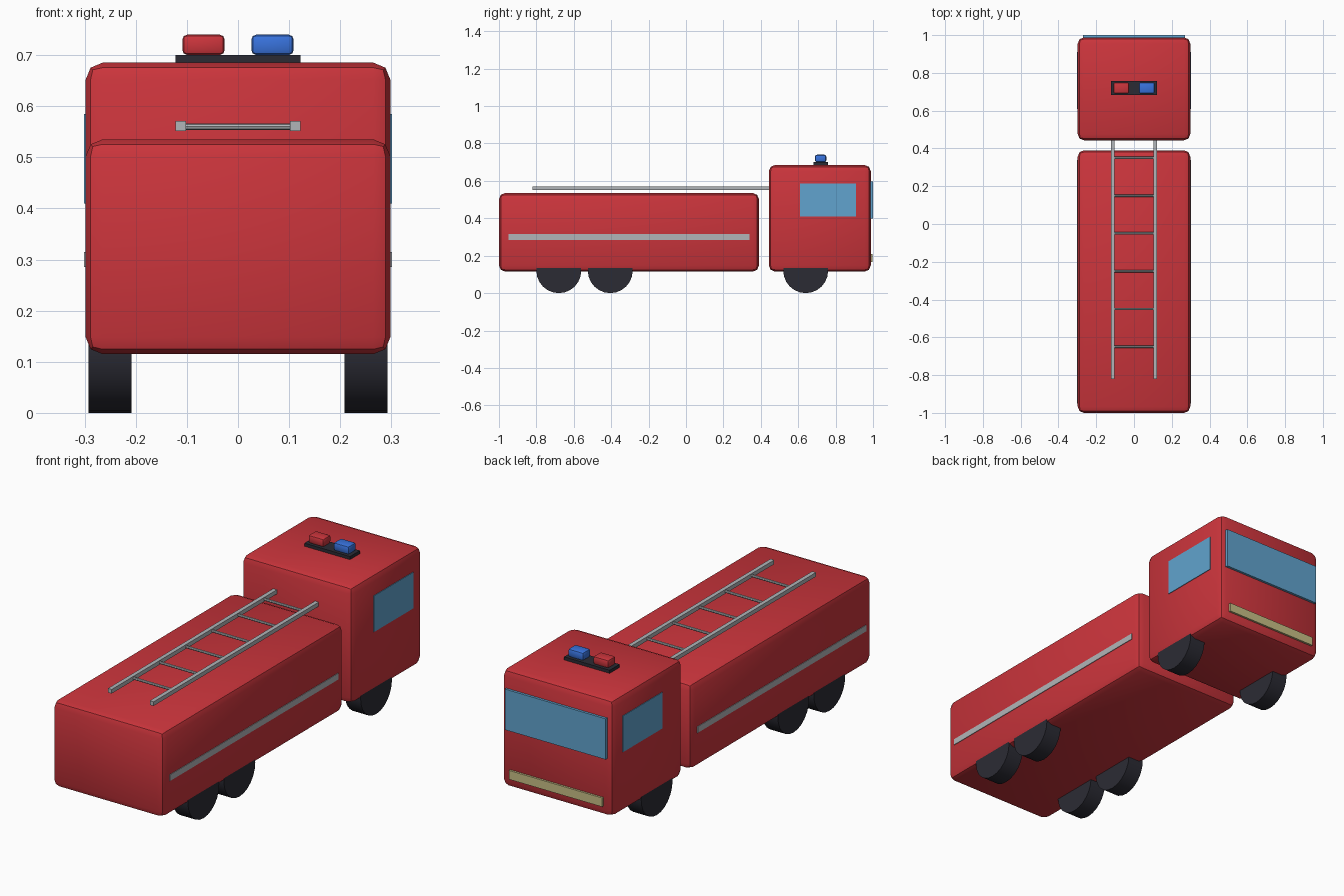
import bpy, math

if "Cube" in bpy.data.objects:
    bpy.data.objects.remove(bpy.data.objects["Cube"])

def mat(name, rgb):
    m = bpy.data.materials.new(name)
    m.diffuse_color = (*rgb, 1)
    m.use_nodes = True
    m.node_tree.nodes["Principled BSDF"].inputs["Base Color"].default_value = m.diffuse_color
    return m

RED = mat("red paint", (0.60, 0.035, 0.045))
GLASS = mat("window blue", (0.12, 0.37, 0.62))
BLUE = mat("beacon blue", (0.04, 0.17, 0.72))
SILVER = mat("silver", (0.44, 0.46, 0.48))
DARK = mat("dark rubber", (0.024, 0.024, 0.034))
CREAM = mat("headlight cream", (0.58, 0.52, 0.24))

def finish(ob, name, m, bevel=0):
    ob.name = name
    ob.data.materials.append(m)
    if bevel:
        b = ob.modifiers.new("Bevel", 'BEVEL')
        b.width, b.segments = bevel, 2
        bpy.ops.object.modifier_apply(modifier=b.name)
    bpy.ops.object.shade_smooth_by_angle(angle=math.radians(30))
    return ob

def box(name, x, y, z, m, bevel=0):
    """Box from (min, max) ranges on each axis."""
    r = (x, y, z)
    bpy.ops.mesh.primitive_cube_add(size=1, location=[(a + b) / 2 for a, b in r])
    ob = bpy.context.object
    ob.scale = [b - a for a, b in r]
    bpy.ops.object.transform_apply(location=False, rotation=False, scale=True)
    return finish(ob, name, m, bevel)

def rod(name, loc, radius, depth, sides, m):
    """Cylinder lying along x."""
    bpy.ops.mesh.primitive_cylinder_add(vertices=sides, radius=radius, depth=depth,
                                        location=loc, rotation=(0, math.pi / 2, 0))
    return finish(bpy.context.object, name, m)

# Rear body and cab
W = 0.298
box("rear_body", (-W, W), (-1.0, 0.39), (0.115, 0.535), RED, 0.033)
box("cab", (-W, W), (0.443, 0.988), (0.115, 0.685), RED, 0.033)

# Windscreen and headlight strip
box("windscreen", (-0.27, 0.27), (0.984, 1.0), (0.40, 0.597), GLASS)
box("headlight_strip", (-0.25, 0.25), (0.984, 0.998), (0.165, 0.208), CREAM)

for side, s in (("left", -1), ("right", 1)):
    # Side window and stripe plates
    x = tuple(sorted((s * 0.294, s * 0.301)))
    box(side + "_window", x, (0.61, 0.91), (0.41, 0.585), GLASS)
    box(side + "_stripe", x, (-0.95, 0.34), (0.285, 0.315), SILVER)
    # Wheels
    for name, y in (("front", 0.64), ("middle", -0.405), ("rear", -0.68)):
        rod(f"{side}_{name}_wheel", (s * 0.25, y, 0.12), 0.12, 0.084, 24, DARK)
    # Ladder rail
    x = tuple(sorted((s * 0.102, s * 0.122)))
    box(side + "_ladder_rail", x, (-0.82, 0.48), (0.551, 0.571), SILVER)

# Ladder rungs
for i in range(6):
    rod(f"ladder_rung_{i + 1}", (0, -0.65 + 0.2 * i, 0.56), 0.0065, 0.22, 8, SILVER)

# Light bar with two beacons
box("light_bar_base", (-0.122, 0.122), (0.682, 0.758), (0.68, 0.70), DARK)
box("red_beacon", (-0.109, -0.026), (0.69, 0.75), (0.70, 0.74), RED, 0.01)
box("blue_beacon", (0.026, 0.109), (0.69, 0.75), (0.70, 0.74), BLUE, 0.01)
